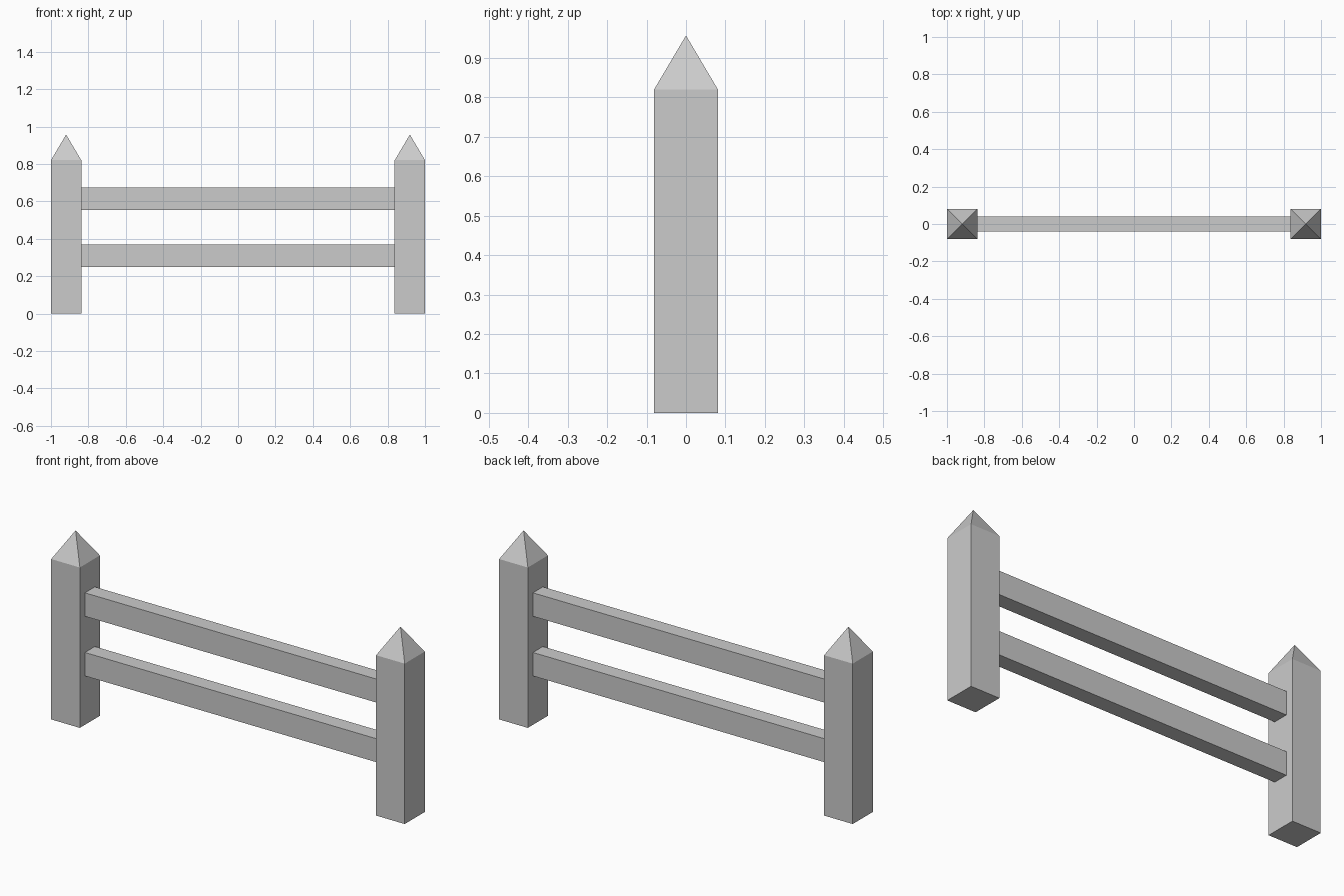
import bpy
import bmesh
from mathutils import Matrix, Vector

cube = bpy.data.objects.get("Cube")
if cube:
    bpy.data.objects.remove(cube, do_unlink=True)

POST_W = 0.162
POST_H = 0.82
TIP_H = 0.957
POST_X = 1 - POST_W / 2
RAIL_SIZE = (2 * (1 - POST_W), 0.08, 0.12)

# Single plain grey
grey = bpy.data.materials.new("plain grey")
grey.use_nodes = True
colour = (0.6, 0.6, 0.6, 1)
grey.diffuse_color = colour
grey.node_tree.nodes["Principled BSDF"].inputs["Base Color"].default_value = colour


def box(bm, size, centre):
    matrix = Matrix.Translation(centre) @ Matrix.Diagonal((*size, 1))
    bmesh.ops.create_cube(bm, size=1, matrix=matrix)


def finish(name, bm):
    bmesh.ops.recalc_face_normals(bm, faces=bm.faces)
    mesh = bpy.data.meshes.new(name)
    bm.to_mesh(mesh)
    bm.free()
    mesh.materials.append(grey)
    obj = bpy.data.objects.new(name, mesh)
    bpy.context.collection.objects.link(obj)


# Square posts, each with its top face poked up into a pyramid point
for side, sign in (("left", 1), ("right", -1)):
    bm = bmesh.new()
    box(bm, (POST_W, POST_W, POST_H), (sign * POST_X, 0, POST_H / 2))
    bm.normal_update()
    top = max(bm.faces, key=lambda f: f.calc_center_median().z)
    tip = bmesh.ops.poke(bm, faces=[top])["verts"][0]
    tip.co = Vector((sign * POST_X, 0, TIP_H))
    finish(f"{side}_post", bm)

# Horizontal rails between the posts
for name, z in (("lower_rail", 0.31), ("upper_rail", 0.615)):
    bm = bmesh.new()
    box(bm, RAIL_SIZE, (0, 0, z))
    finish(name, bm)
